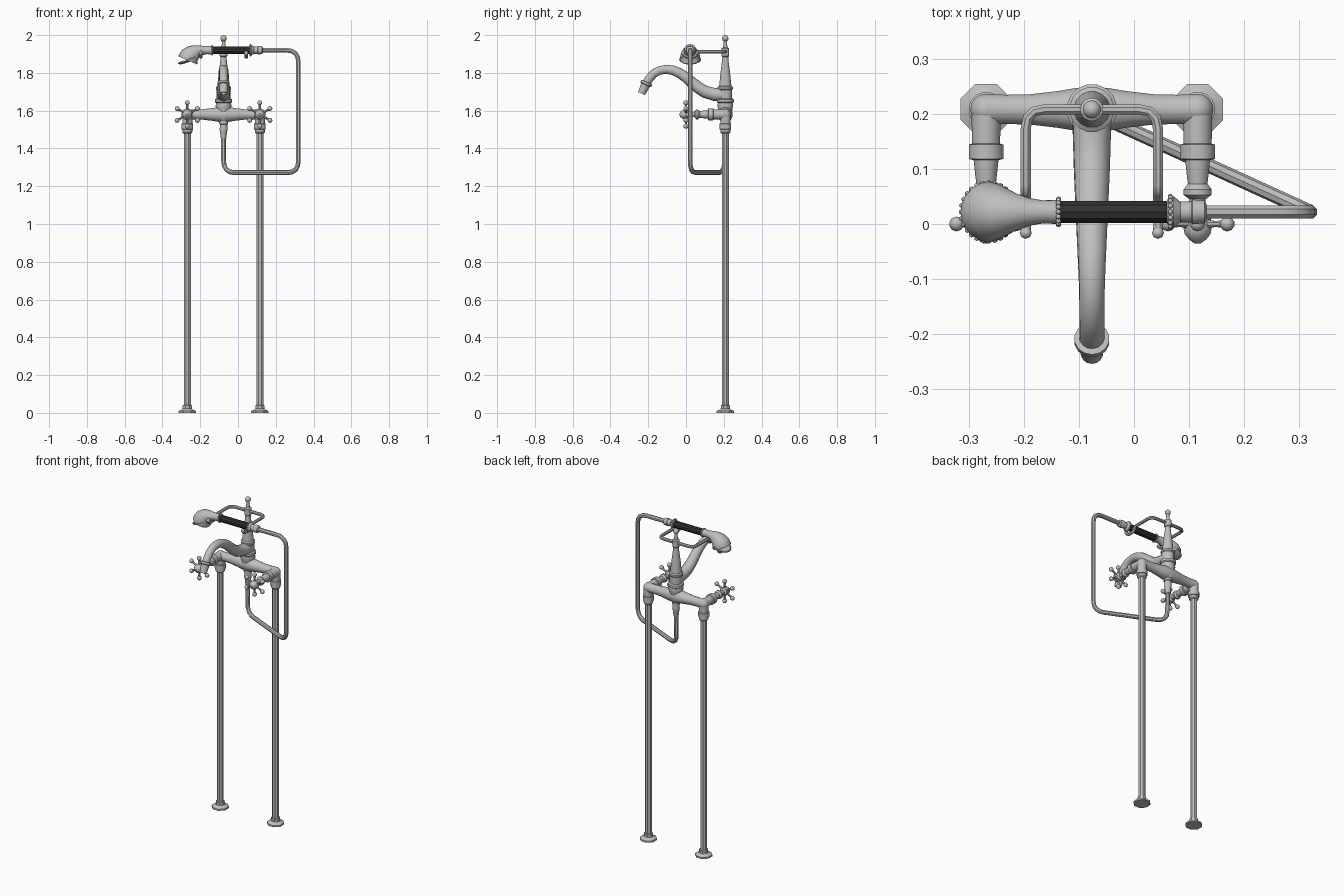
import bpy, bmesh
from math import pi, sin, cos, radians
from mathutils import Vector

if "Cube" in bpy.data.objects:
    bpy.data.objects.remove(bpy.data.objects["Cube"])

CX, BY, BZ = -0.0765, 0.208, 1.58      # body axis and crossbar height
HALF = 0.192                           # leg offset from the body axis
GY, GZ = 0.022, 1.92                   # handset axis


def material(name, rgb):
    m = bpy.data.materials.new(name)
    m.use_nodes = True
    m.diffuse_color = (*rgb, 1)
    m.node_tree.nodes["Principled BSDF"].inputs["Base Color"].default_value = (*rgb, 1)
    return m


METAL = material("light grey metal", (0.52, 0.52, 0.52))
GRIP = material("dark grip", (0.035, 0.03, 0.03))


def finish(name, bm, mat, angle=35):
    bmesh.ops.recalc_face_normals(bm, faces=bm.faces)
    mesh = bpy.data.meshes.new(name)
    bm.to_mesh(mesh)
    bm.free()
    ob = bpy.data.objects.new(name, mesh)
    bpy.context.collection.objects.link(ob)
    mesh.materials.append(mat)
    bpy.ops.object.select_all(action="DESELECT")
    ob.select_set(True)
    bpy.context.view_layer.objects.active = ob
    bpy.ops.object.shade_smooth_by_angle(angle=radians(angle))
    return ob


def skin(name, rings, mat, angle=35):
    """Join rings of points into a capped surface."""
    bm = bmesh.new()
    loops = [[bm.verts.new(p) for p in ring] for ring in rings]
    n = len(loops[0])
    for a, b in zip(loops, loops[1:]):
        for i in range(n):
            j = (i + 1) % n
            bm.faces.new((a[i], a[j], b[j], b[i]))
    bm.faces.new(loops[0])
    bm.faces.new(loops[-1])
    return finish(name, bm, mat, angle)


def lathe(name, origin, axis, profile, sides=16, mat=METAL):
    """Turn (distance, radius) pairs about an axis."""
    q = Vector(axis).to_track_quat("Z", "Y")
    rings = []
    for d, r in profile:
        turn = [2 * pi * (i + 0.5) / sides for i in range(sides)]
        rings.append([Vector(origin) + q @ Vector((r * cos(t), r * sin(t), d)) for t in turn])
    return skin(name, rings, mat)


def tube(name, pts, radii, sides=12, angle=35):
    """Sweep a round section along a path."""
    pts = [Vector(p) for p in pts]
    if not isinstance(radii, list):
        radii = [radii] * len(pts)
    rings, side, last = [], None, None
    for i, p in enumerate(pts):
        t0 = (p - pts[i - 1]).normalized() if i else None
        t1 = (pts[i + 1] - p).normalized() if i + 1 < len(pts) else None
        t = ((t0 or t1) + (t1 or t0)).normalized()
        if side is None:
            side = t.orthogonal().normalized()
        else:
            side = last.rotation_difference(t) @ side
        last = t
        up = t.cross(side)
        turn = [2 * pi * (k + 0.5) / sides for k in range(sides)]
        rings.append([p + radii[i] * (side * cos(a) + up * sin(a)) for a in turn])
    return skin(name, rings, METAL, angle)


def rounded(pts, radius, steps=4):
    """Round the inner corners of a path."""
    pts = [Vector(p) for p in pts]
    out = [pts[0]]
    for a, b, c in zip(pts, pts[1:], pts[2:]):
        p, q = b + (a - b).normalized() * radius, b + (c - b).normalized() * radius
        for k in range(steps + 1):
            t = k / steps
            out.append(p * (1 - t) ** 2 + b * 2 * t * (1 - t) + q * t * t)
    return out + [pts[-1]]


def balls(name, centres, r, seg=8):
    bm = bmesh.new()
    for c in centres:
        made = bmesh.ops.create_uvsphere(bm, u_segments=seg, v_segments=max(4, seg // 2 + 1), radius=r)
        bmesh.ops.translate(bm, verts=made["verts"], vec=c)
    return finish(name, bm, METAL, 50)


# Legs, elbows, valve arms and cross handles
for side, s in (("right", -1), ("left", 1)):
    x = CX + s * HALF
    lathe(side + "_floor_flange", (x, BY, 0), (0, 0, 1),
          [(0, 0.05), (0.01, 0.05), (0.018, 0.03), (0.022, 0.026), (0.04, 0.026), (0.042, 0.02)], 8)
    lathe(side + "_leg", (x, BY, 0.03), (0, 0, 1), [(0, 0.02), (1.47, 0.02)], 8)
    lathe(side + "_leg_collar", (x, BY, 1.48), (0, 0, 1),
          [(0, 0.022), (0.006, 0.027), (0.02, 0.027), (0.022, 0.032), (0.05, 0.032), (0.052, 0.027), (0.1, 0.027)])
    lathe(side + "_valve_arm", (x, BY, BZ), (0, -1, 0),
          [(0, 0.027), (0.062, 0.026), (0.064, 0.032), (0.09, 0.032), (0.092, 0.023), (0.12, 0.02),
           (0.135, 0.018), (0.145, 0.026), (0.155, 0.026), (0.163, 0.015), (0.2, 0.012)])
    balls(side + "_elbow", [(x, BY, BZ)], 0.029, 16)
    lathe(side + "_handle_hub", (x, 0.022, BZ), (0, -1, 0),
          [(0, 0.014), (0.008, 0.024), (0.03, 0.026), (0.04, 0.024), (0.05, 0.016), (0.057, 0.006)])
    tips = []
    for k in range(6):
        a = pi / 2 + k * pi / 3
        d = Vector((cos(a), 0, sin(a)))
        hub = Vector((x, 0, BZ))
        lathe(f"{side}_handle_spoke_{k + 1}", hub, d, [(0.01, 0.01), (0.035, 0.006), (0.058, 0.007)], 8)
        tips.append(hub + d * 0.062)
    balls(side + "_handle_tips", tips, 0.0135, 10)

# Crossbar swelling around the central body
bar = [(0, 0.029), (0.035, 0.027), (0.08, 0.028), (0.13, 0.034), (0.165, 0.04)]
bar += [(2 * HALF - d, r) for d, r in reversed(bar)]
lathe("crossbar", (CX - HALF, BY, BZ), (1, 0, 0), bar)

# Central body, tapered column and finial
lathe("central_body", (CX, BY, 0), (0, 0, 1),
      [(1.545, 0.025), (1.56, 0.036), (1.61, 0.038), (1.625, 0.043), (1.64, 0.04), (1.645, 0.046),
       (1.66, 0.046), (1.665, 0.037), (1.71, 0.037), (1.715, 0.041), (1.725, 0.041), (1.73, 0.033),
       (1.8, 0.026), (1.86, 0.018), (1.885, 0.016), (1.89, 0.021), (1.93, 0.021),
       (1.935, 0.012), (1.955, 0.009), (1.97, 0.01)])
balls("finial_ball", [(CX, BY, 1.983)], 0.017, 12)

# Curved spout with ringed nozzle
spout = [(0.2, 1.685), (0.15, 1.686), (0.1, 1.7), (0.065, 1.722), (0.03, 1.75), (-0.002, 1.778),
         (-0.035, 1.799), (-0.07, 1.814), (-0.105, 1.819), (-0.14, 1.813), (-0.17, 1.797),
         (-0.195, 1.77), (-0.212, 1.74)]
n = len(spout) - 1
tube("spout", [(CX, y, z) for y, z in spout], [0.036 - 0.013 * min(1, 1.4 * i / n) for i in range(n + 1)], 14)
lathe("spout_nozzle", (CX, -0.207, 1.752), (0, -0.42, -0.9),
      [(0, 0.024), (0.002, 0.032), (0.014, 0.032), (0.018, 0.025), (0.045, 0.022), (0.068, 0.02), (0.068, 0.015), (0.05, 0.013)], 14)

# Forked cradle holding the handset
fork = rounded([(0, BY, 1.912), (0.12, BY, 1.912), (0.12, 0.062, 1.912), (0.12, 0.045, 1.885),
                (0.12, 0.0, 1.885), (0.12, -0.016, 1.905)], 0.009, 2)
wide = rounded([fork[0], (0.12, BY, 1.912), fork[4]], 0.035, 3)
for side, s in (("right", -1), ("left", 1)):
    path = [Vector((CX + s * p.x, p.y, p.z)) for p in wide[:-1] + fork[4:]]
    tube(side + "_cradle_arm", path, 0.01, 8)
    balls(side + "_cradle_tip", [path[-1]], 0.0115)

# Handset: grip, end rings, beads and shower head
lathe("handset_grip", (-0.138, GY, GZ), (1, 0, 0), [(0, 0.021), (0.2, 0.021)], 10, GRIP)
lathe("handset_connector", (0.06, GY, GZ), (1, 0, 0),
      [(0, 0.022), (0.004, 0.027), (0.012, 0.029), (0.018, 0.024), (0.024, 0.019),
       (0.044, 0.02), (0.046, 0.023), (0.068, 0.021), (0.072, 0.013)])
for name, x, r in (("front_bead_ring", -0.137, 0.023), ("rear_bead_ring", 0.066, 0.028)):
    balls(name, [(x, GY + r * cos(k * pi / 8), GZ + r * sin(k * pi / 8)) for k in range(16)], 0.005, 6)
head = [(-0.137, 1.92, 0.022), (-0.165, 1.92, 0.021), (-0.19, 1.919, 0.025), (-0.215, 1.914, 0.034),
        (-0.238, 1.904, 0.045), (-0.254, 1.89, 0.052), (-0.263, 1.873, 0.055), (-0.266, 1.866, 0.053)]
tube("shower_head", [(x, GY, z) for x, z, r in head], [r for x, z, r in head], 20)
face_dir = Vector((0.36, 0, -0.93))
face_at = Vector((-0.264, GY, 1.87))
lathe("shower_face", face_at, face_dir, [(0, 0.05), (0.005, 0.053), (0.009, 0.048), (0.013, 0.02)], 20)
across = face_dir.cross(Vector((0, 1, 0))).normalized()
balls("shower_rim_beads", [face_at + 0.053 * (across * cos(k * pi / 14) + Vector((0, 1, 0)) * sin(k * pi / 14))
                           for k in range(28)], 0.005, 6)

# Hose looping down and back up to the body
tube("hose", rounded([(0.12, GY, GZ), (0.32, GY, GZ), (0.32, GY, 1.272), (CX, BY - 0.005, 1.272),
                      (CX, BY, 1.5)], 0.065), 0.013, 8)
lathe("hose_union", (CX, BY, 1.56), (0, 0, -1),
      [(0, 0.024), (0.03, 0.024), (0.032, 0.02), (0.05, 0.02), (0.06, 0.022), (0.07, 0.019), (0.105, 0.015), (0.11, 0.013)])
